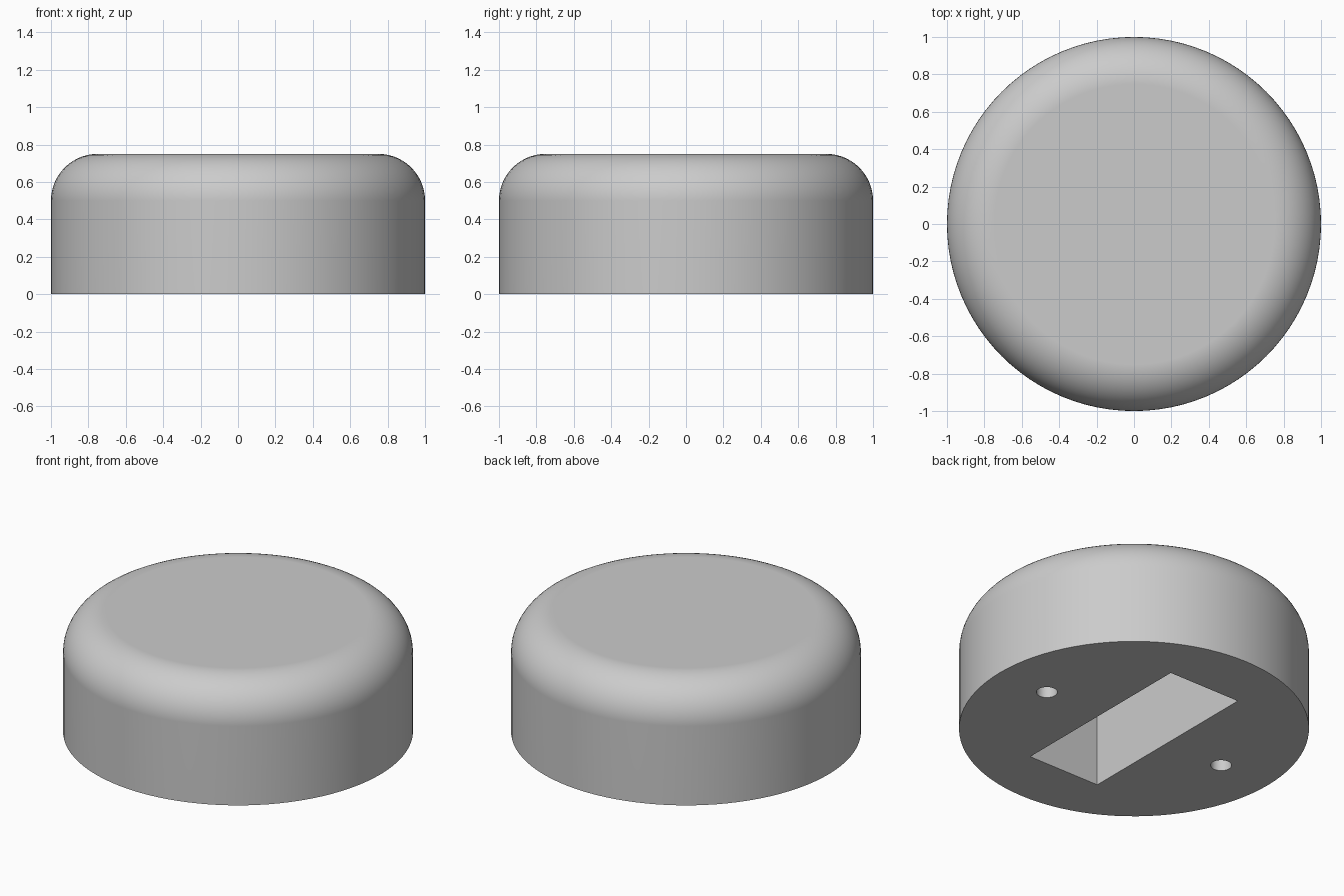
import bpy, bmesh
from math import radians
from mathutils import Matrix

old = bpy.data.objects.get("Cube")
if old:
    bpy.data.objects.remove(old, do_unlink=True)

RADIUS, HEIGHT, FILLET = 1.0, 0.75, 0.25

grey = bpy.data.materials.new("plain_grey")
grey.use_nodes = True
colour = (0.6, 0.6, 0.6, 1)
grey.diffuse_color = colour
grey.node_tree.nodes["Principled BSDF"].inputs["Base Color"].default_value = colour


def make_object(name, bm):
    mesh = bpy.data.meshes.new(name)
    bm.to_mesh(mesh)
    bm.free()
    mesh.materials.append(grey)
    obj = bpy.data.objects.new(name, mesh)
    bpy.context.collection.objects.link(obj)
    return obj


def add_cylinder(bm, radius, depth, sides, location):
    bmesh.ops.create_cone(bm, cap_ends=True, segments=sides, radius1=radius,
                          radius2=radius, depth=depth,
                          matrix=Matrix.Translation(location))


# Round body with a filleted top rim
bm = bmesh.new()
add_cylinder(bm, RADIUS, HEIGHT, 96, (0, 0, HEIGHT / 2))
rim = [e for e in bm.edges if all(v.co.z > HEIGHT - 0.01 for v in e.verts)]
bmesh.ops.bevel(bm, geom=rim, offset=FILLET, segments=14, profile=0.5,
                affect='EDGES', clamp_overlap=False)
body = make_object("round_body", bm)

# Cutter for the pocket, long from front to back, and a round hole on each side
bm = bmesh.new()
bmesh.ops.create_cube(bm, size=1, matrix=Matrix.Diagonal((0.5, 1.25, 1.0, 1)))
for side in (-1, 1):
    add_cylinder(bm, 0.06, 0.5, 32, (side * 0.65, 0, 0))
cutter = make_object("underside_cutter", bm)
cutter.hide_render = True

cut = body.modifiers.new("underside_recesses", 'BOOLEAN')
cut.operation = 'DIFFERENCE'
cut.solver = 'EXACT'
cut.object = cutter

# Apply the cut, then smooth the round surfaces and keep the edges crisp
bpy.ops.object.select_all(action='DESELECT')
body.select_set(True)
bpy.context.view_layer.objects.active = body
bpy.ops.object.modifier_apply(modifier=cut.name)
bpy.data.objects.remove(cutter, do_unlink=True)
bpy.ops.object.shade_smooth_by_angle(angle=radians(30))

# Keep the flat top evenly shaded
flat = body.modifiers.new("flat_top_shading", 'WEIGHTED_NORMAL')
flat.keep_sharp = True
